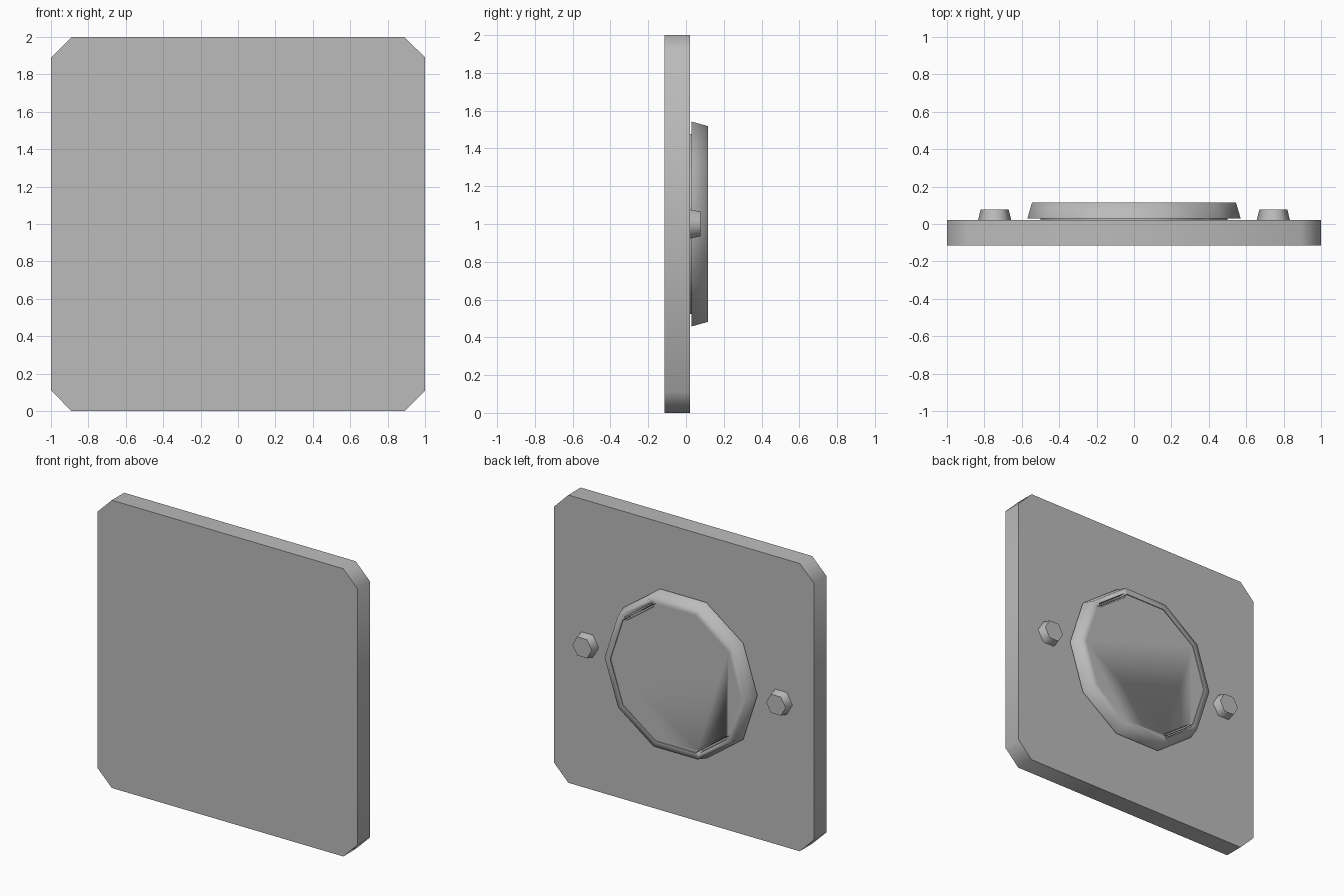
import bpy, bmesh, math

if "Cube" in bpy.data.objects:
    bpy.data.objects.remove(bpy.data.objects["Cube"])

grey = bpy.data.materials.new("plain_grey")
grey.diffuse_color = (0.5, 0.5, 0.5, 1)
grey.use_nodes = True
grey.node_tree.nodes["Principled BSDF"].inputs["Base Color"].default_value = grey.diffuse_color


def loft(name, rings, closed=False, angle=50):
    """Join matching (x, y, z) loops; cap the ends, or close into a tube."""
    bm = bmesh.new()
    loops = [[bm.verts.new(p) for p in r] for r in rings]
    n = len(loops[0])
    for k in range(len(loops) if closed else len(loops) - 1):
        a, b = loops[k], loops[(k + 1) % len(loops)]
        for i in range(n):
            j = (i + 1) % n
            bm.faces.new((a[i], a[j], b[j], b[i]))
    if not closed:
        bm.faces.new(loops[0])
        bm.faces.new(loops[-1])
    bmesh.ops.recalc_face_normals(bm, faces=bm.faces)
    mesh = bpy.data.meshes.new(name)
    bm.to_mesh(mesh)
    bm.free()
    mesh.materials.append(grey)
    ob = bpy.data.objects.new(name, mesh)
    bpy.context.collection.objects.link(ob)
    bpy.ops.object.select_all(action='DESELECT')
    ob.select_set(True)
    bpy.context.view_layer.objects.active = ob
    bpy.ops.object.shade_smooth_by_angle(angle=math.radians(angle))
    return ob


def polygon(r, y, n, cx=0.0):
    return [(cx + r * math.cos(math.tau * i / n), y,
             1 + r * math.sin(math.tau * i / n)) for i in range(n)]


# square plate with clipped corners
c = 0.89
outline = [(c, -1), (1, -c), (1, c), (c, 1), (-c, 1), (-1, c), (-1, -c), (-c, -1)]
loft("back_plate", [[(x, y, z + 1) for x, z in outline] for y in (-0.115, 0.021)])

# ten-sided raised centre
disc = loft("centre_disc", [polygon(0.5, 0.01, 10), polygon(0.5, 0.112, 10)])

# sloping rim around the centre
rim = loft("rim", [polygon(0.57, 0.03, 10), polygon(0.545, 0.116, 10),
                   polygon(0.502, 0.116, 10), polygon(0.502, 0.03, 10)],
           closed=True, angle=80)

# narrow slots on two opposite sides, between disc and rim
for k, a in enumerate((math.radians(54), math.radians(234))):
    corners = [(0.465, -0.13), (0.49, -0.13), (0.49, 0.13), (0.465, 0.13)]
    pts = [(u * math.cos(a) - v * math.sin(a), u * math.sin(a) + v * math.cos(a))
           for u, v in corners]
    cutter = loft("slot_cutter_%d" % k,
                  [[(x, y, z + 1) for x, z in pts] for y in (0.07, 0.2)])
    cutter.hide_render = True
    cutter.hide_viewport = True
    for ob in (disc, rim):
        mod = ob.modifiers.new("slot", 'BOOLEAN')
        mod.operation = 'DIFFERENCE'
        mod.solver = 'EXACT'
        mod.object = cutter

# six-sided bolts on both sides
for side, x in (("left", -0.745), ("right", 0.745)):
    loft("bolt_" + side, [polygon(0.09, 0.015, 6, x), polygon(0.075, 0.077, 6, x)], angle=62)
